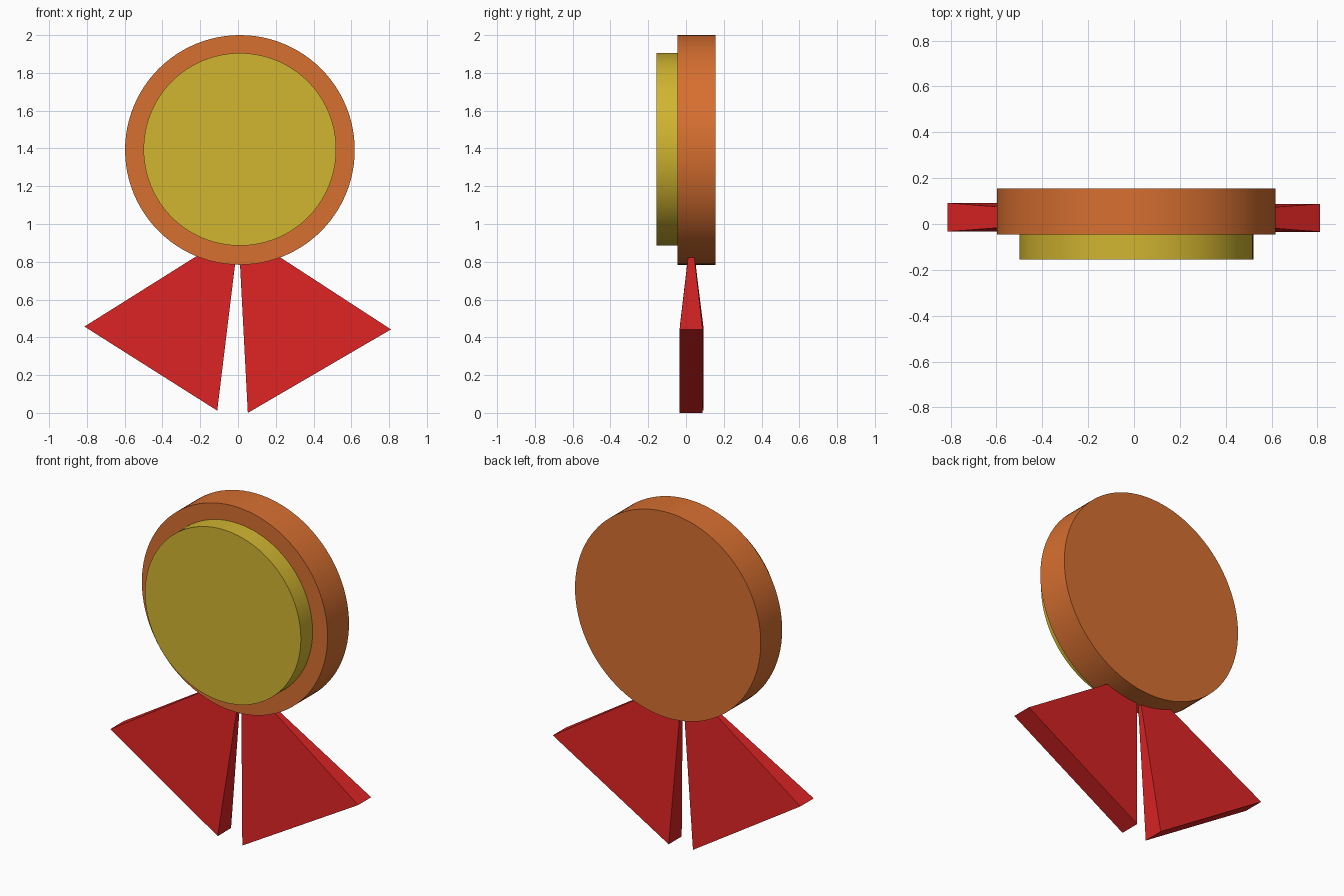
import bpy, bmesh, math
from mathutils import Vector

if "Cube" in bpy.data.objects:
    bpy.data.objects.remove(bpy.data.objects["Cube"])


def material(name, rgb):
    m = bpy.data.materials.new(name)
    m.diffuse_color = (*rgb, 1)
    m.use_nodes = True
    m.node_tree.nodes["Principled BSDF"].inputs["Base Color"].default_value = m.diffuse_color
    return m


ORANGE = material("orange", (0.68, 0.16, 0.03))
YELLOW = material("yellow", (0.64, 0.46, 0.03))
RED = material("red", (0.70, 0.017, 0.017))


def disc(name, radius, y0, y1, z, mat):
    """Round plate facing the front, spanning y0 to y1."""
    bpy.ops.mesh.primitive_cylinder_add(
        vertices=96, radius=radius, depth=y1 - y0,
        location=(0.01, (y0 + y1) / 2, z), rotation=(math.pi / 2, 0, 0))
    ob = bpy.context.object
    ob.name = name
    ob.data.materials.append(mat)
    bpy.ops.object.shade_smooth_by_angle(angle=math.radians(35))


def ribbon(name, outer, inner, y0, y1, apex):
    """Four-sided pyramid tail: base edge from outer to inner (x, z)."""
    bm = bmesh.new()
    base = [bm.verts.new((x, y, z)) for (x, z), y in
            ((outer, y0), (inner, y0), (inner, y1), (outer, y1))]
    tip = bm.verts.new(Vector(apex))
    bm.faces.new(base)
    for i in range(4):
        bm.faces.new((base[i], base[(i + 1) % 4], tip))
    bmesh.ops.recalc_face_normals(bm, faces=bm.faces)
    me = bpy.data.meshes.new(name)
    bm.to_mesh(me)
    bm.free()
    me.materials.append(RED)
    bpy.context.collection.objects.link(bpy.data.objects.new(name, me))


# Medal body and raised front plate
disc("medal_rim", 0.608, -0.045, 0.155, 1.392, ORANGE)
disc("medal_face", 0.51, -0.155, -0.04, 1.395, YELLOW)

# Ribbon tails tapering up into the medal
ribbon("ribbon_left", (-0.813, 0.457), (-0.11, 0.012), -0.033, 0.092, (0.007, 0.028, 0.972))
ribbon("ribbon_right", (0.81, 0.442), (0.052, 0.0), -0.034, 0.088, (0.001, 0.028, 0.968))
